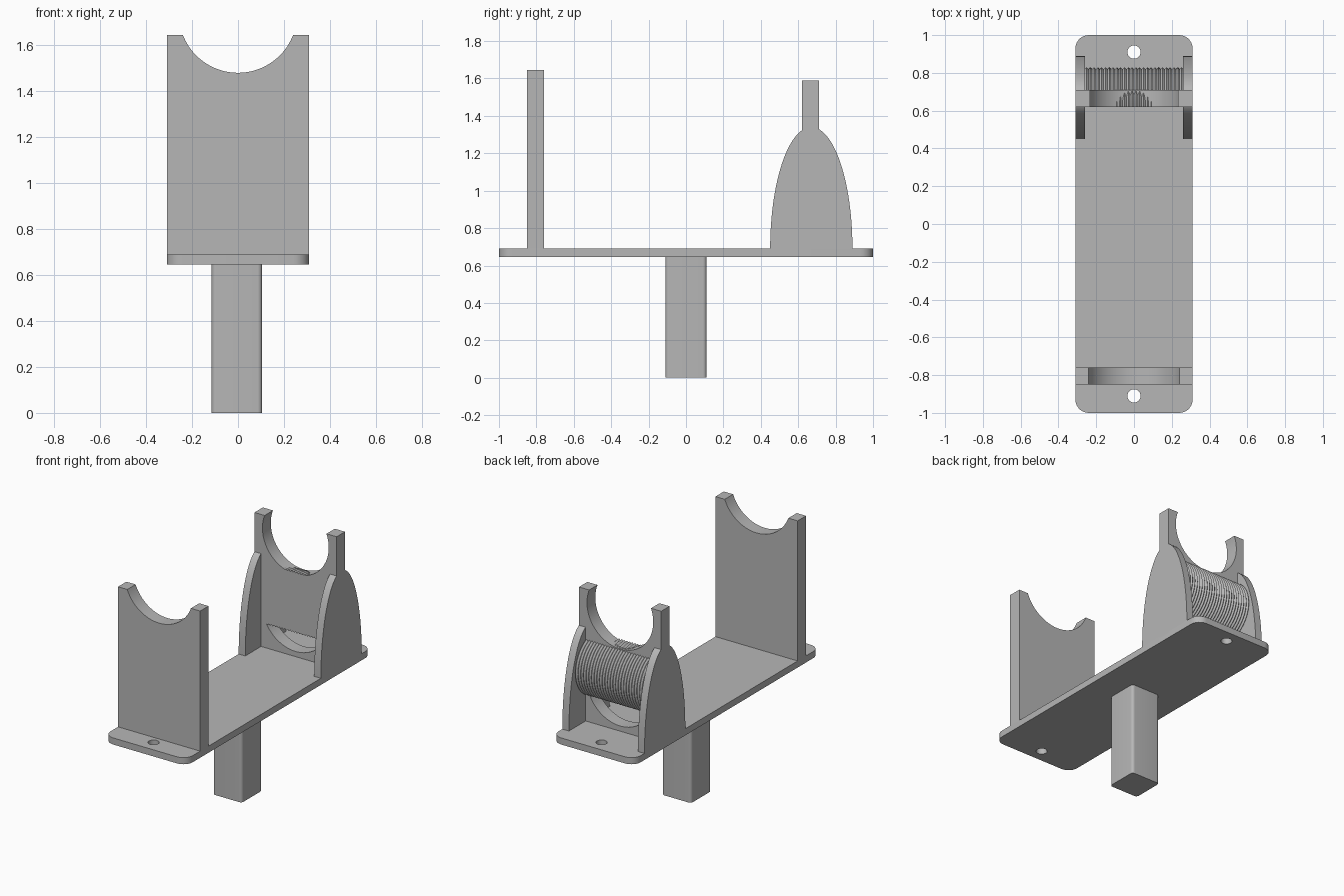
import bpy, bmesh
from math import sin, cos, pi, acos, sqrt, radians
from mathutils import Matrix, Vector

cube = bpy.data.objects.get("Cube")
if cube:
    bpy.data.objects.remove(cube, do_unlink=True)

grey = bpy.data.materials.new("matte_grey")
grey.use_nodes = True
color = (0.47, 0.47, 0.47, 1)
grey.diffuse_color = color
grey.node_tree.nodes["Principled BSDF"].inputs["Base Color"].default_value = color


def arc(cx, cy, rx, ry, start, end, steps):
    return [(cx + rx * cos(start + (end - start) * i / steps),
             cy + ry * sin(start + (end - start) * i / steps)) for i in range(steps + 1)]


def circle(cx, cy, r, steps=48):
    return arc(cx, cy, r, r, 0, 2 * pi, steps)[:-1]


def rounded_rect(x0, x1, y0, y1, r):
    corners = [(x1 - r, y1 - r), (x0 + r, y1 - r), (x0 + r, y0 + r), (x1 - r, y0 + r)]
    pts = []
    for i, (cx, cy) in enumerate(corners):
        pts += arc(cx, cy, r, r, i * pi / 2, (i + 1) * pi / 2, 8)
    return pts


def finish(obj):
    if not obj.data.materials:
        obj.data.materials.append(grey)
    bpy.ops.object.select_all(action='DESELECT')
    obj.select_set(True)
    bpy.context.view_layer.objects.active = obj
    bpy.ops.object.shade_smooth_by_angle(angle=radians(30))


def slab(name, loops, low, high, axis):
    """Extrude flat loops (outline, then holes) from low to high along an axis."""
    curve = bpy.data.curves.new(name, 'CURVE')
    curve.dimensions = '2D'
    curve.fill_mode = 'BOTH'
    curve.extrude = (high - low) / 2
    for pts in loops:
        spline = curve.splines.new('POLY')
        spline.points.add(len(pts) - 1)
        for p, (u, v) in zip(spline.points, pts):
            p.co = (u, v, 0, 1)
        spline.use_cyclic_u = True
    obj = bpy.data.objects.new(name, curve)
    bpy.context.collection.objects.link(obj)
    bpy.ops.object.select_all(action='DESELECT')
    obj.select_set(True)
    bpy.context.view_layer.objects.active = obj
    bpy.ops.object.convert(target='MESH')
    obj = bpy.context.view_layer.objects.active
    # columns: where the profile's u, v and depth directions go
    cols = {'X': ((0, 1, 0), (0, 0, 1), (1, 0, 0)),
            'Y': ((1, 0, 0), (0, 0, 1), (0, -1, 0)),
            'Z': ((1, 0, 0), (0, 1, 0), (0, 0, 1))}[axis]
    mid = (low + high) / 2
    offset = Vector([mid if a == axis else 0 for a in 'XYZ'])
    turn = Matrix(cols).transposed().to_4x4()
    obj.data.transform(Matrix.Translation(offset) @ turn)
    bm = bmesh.new()
    bm.from_mesh(obj.data)
    bmesh.ops.remove_doubles(bm, verts=bm.verts, dist=0.0001)
    bmesh.ops.recalc_face_normals(bm, faces=bm.faces)
    bm.to_mesh(obj.data)
    bm.free()
    finish(obj)
    return obj


def cradle(top, cz, r):
    """Upright outline with a round notch in its top edge."""
    half, floor = 0.31, 0.68
    a = acos(-(top - cz) / r)          # angle from straight down to the rim
    notch = arc(0, cz, r, r, -pi / 2 + a, -pi / 2 - a, 48)
    return [(-half, floor), (half, floor), (half, top)] + notch + [(-half, top)]


# Base plate with two screw holes
slab("base_plate", [rounded_rect(-0.31, 0.31, -1, 1, 0.07),
                    circle(0, 0.91, 0.035), circle(0, -0.91, 0.035)], 0.645, 0.69, 'Z')

# Square mounting post with rounded edges
slab("mounting_post", [rounded_rect(-0.115, 0.105, -0.11, 0.11, 0.02)], 0, 0.65, 'Z')

# Tall front cradle and shorter rear cradle with a round window
slab("front_cradle", [cradle(1.645, 1.737, 0.257)], -0.85, -0.76, 'Y')
slab("rear_cradle", [cradle(1.59, 1.5, 0.25), circle(0, 0.975, 0.25)], 0.62, 0.71, 'Y')

# Curved side cheeks
cheek = arc(0.67, 0.69, 0.22, 0.65, 0, pi, 48)
for side, low in (("left", 0.26), ("right", -0.31)):
    slab(side + "_cheek", [cheek], low, low + 0.05, 'X')

# Ridged half-round grip between the cheeks
bm = bmesh.new()
ridges, steps = 26, 24
previous = None
for i in range(2 * ridges + 1):
    r = 0.21 if i % 2 else 0.2
    x = -0.262 + 0.524 * i / (2 * ridges)
    ring = [bm.verts.new((x, y, z)) for y, z in arc(0.62, 1.06, r, r, -pi / 2, pi / 2, steps)]
    if previous:
        for j in range(len(ring)):
            k = (j + 1) % len(ring)
            bm.faces.new((previous[j], previous[k], ring[k], ring[j]))
    else:
        bm.faces.new(ring)
    previous = ring
bm.faces.new(previous)
bmesh.ops.recalc_face_normals(bm, faces=bm.faces)
mesh = bpy.data.meshes.new("ridged_grip")
bm.to_mesh(mesh)
bm.free()
grip = bpy.data.objects.new("ridged_grip", mesh)
bpy.context.collection.objects.link(grip)
finish(grip)
